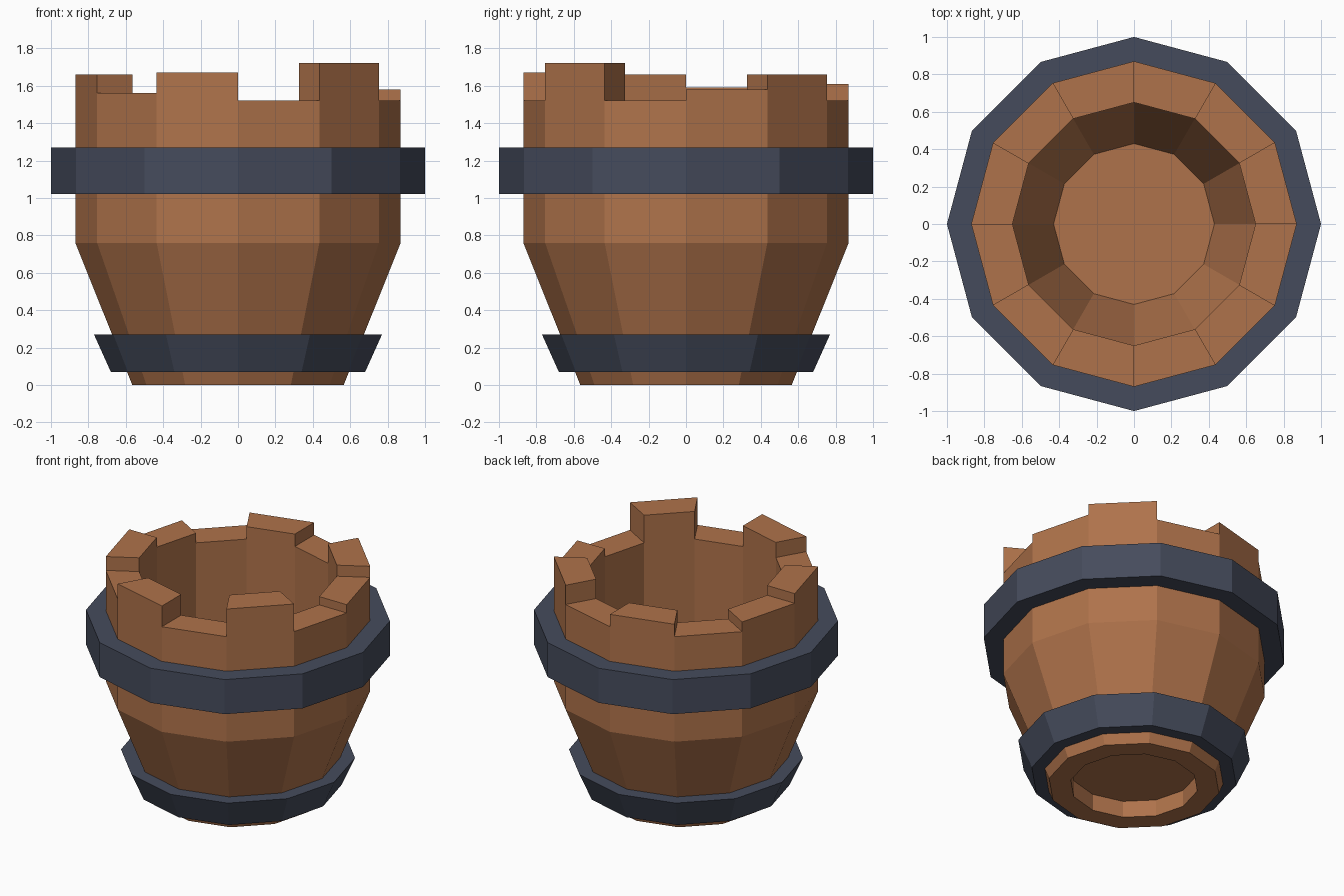
import bpy, bmesh, math

if "Cube" in bpy.data.objects:
    bpy.data.objects.remove(bpy.data.objects["Cube"])

SIDES = 12


def material(name, rgb):
    m = bpy.data.materials.new(name)
    m.diffuse_color = (*rgb, 1)
    m.use_nodes = True
    m.node_tree.nodes["Principled BSDF"].inputs["Base Color"].default_value = m.diffuse_color
    return m


def lathe(bm, profile, closed):
    """Revolve (radius, z) points, outside on the right of the path; cap open ends."""
    rings = []
    for r, z in profile:
        rings.append([bm.verts.new((r * math.cos(math.tau * k / SIDES),
                                    r * math.sin(math.tau * k / SIDES), z))
                      for k in range(SIDES)])
    pairs = list(zip(rings, rings[1:]))
    if closed:
        pairs.append((rings[-1], rings[0]))
    strips = [[bm.faces.new((a[k], a[(k + 1) % SIDES], b[(k + 1) % SIDES], b[k]))
               for k in range(SIDES)] for a, b in pairs]
    if not closed:
        bm.faces.new(rings[0][::-1])
        bm.faces.new(rings[-1])
    return strips


def finish(bm, name, mat):
    bm.normal_update()
    mesh = bpy.data.meshes.new(name)
    bm.to_mesh(mesh)
    bm.free()
    mesh.materials.append(mat)
    obj = bpy.data.objects.new(name, mesh)
    bpy.context.collection.objects.link(obj)
    return obj


wood = material("brown wood", (0.43, 0.171, 0.07))
metal = material("dark metal", (0.06, 0.071, 0.107))

# Tub: recessed underside, tapered base, straight rim and inner floor
LOW = 1.52
bm = bmesh.new()
strips = lathe(bm, [(0.42, 0.12), (0.42, 0), (0.565, 0), (0.87, 0.76), (0.87, LOW),
                    (0.65, LOW), (0.65, 0.76), (0.43, 0.14)], False)

# Broken staves: raise each rim segment to its own height
heights = [1.58, 1.66, LOW, 1.61, LOW, 1.59, 1.66, 1.56, 1.67, LOW, 1.72, LOW]
for face, top in zip(strips[4], heights):
    if top > LOW:
        raised = bmesh.ops.extrude_discrete_faces(bm, faces=[face])["faces"][0]
        for v in raised.verts:
            v.co.z = top
finish(bm, "barrel_tub", wood)

# Metal hoops, sunk slightly into the wood
hoops = {
    "upper_hoop": [(0.85, 1.02), (1.0, 1.02), (1.0, 1.27), (0.85, 1.27)],
    "lower_hoop": [(0.575, 0.07), (0.68, 0.07), (0.77, 0.27), (0.655, 0.27)],
}
for name, profile in hoops.items():
    bm = bmesh.new()
    lathe(bm, profile, True)
    finish(bm, name, metal)
